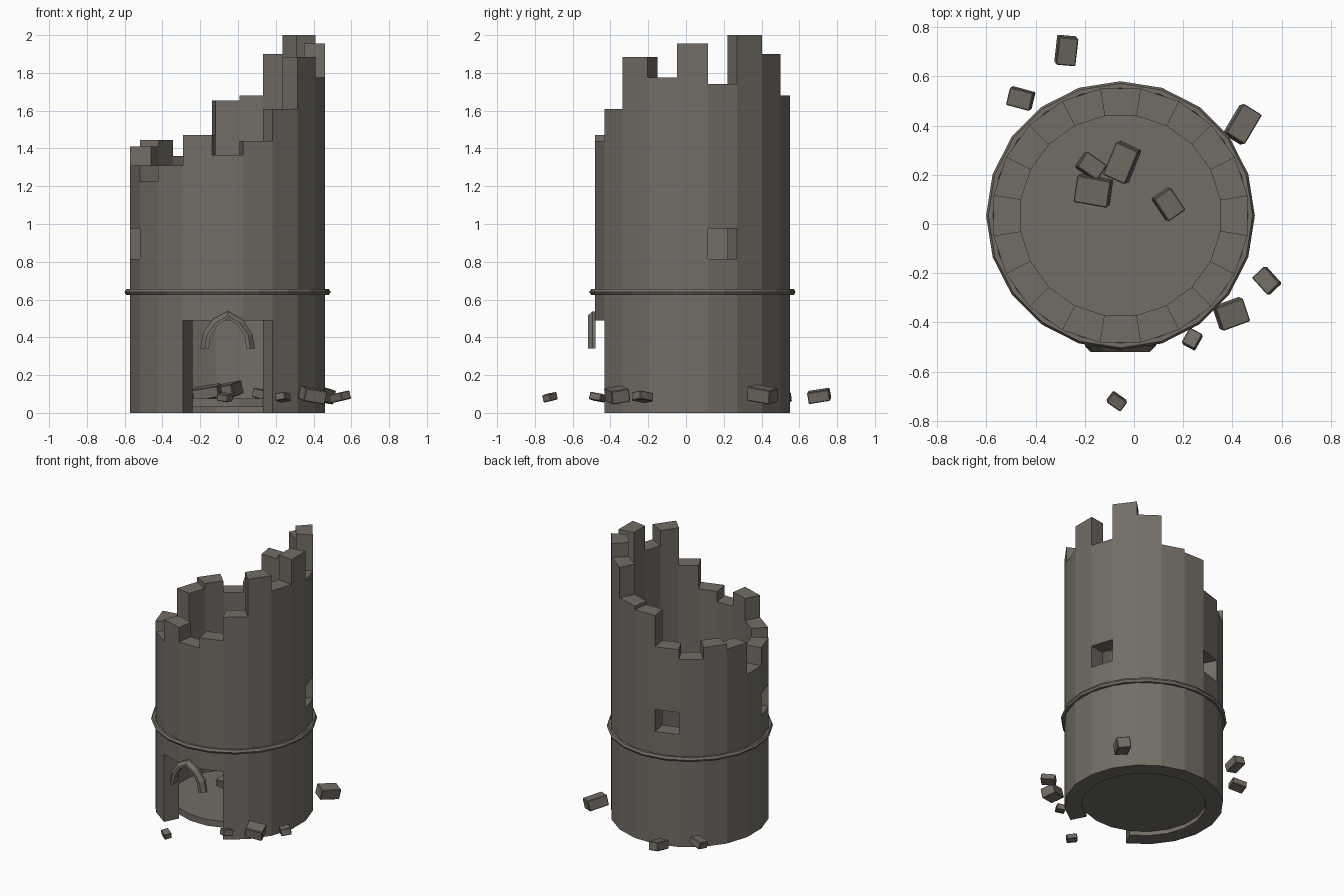
import bpy, bmesh, math
from mathutils import Matrix, Euler

if "Cube" in bpy.data.objects:
    bpy.data.objects.remove(bpy.data.objects["Cube"], do_unlink=True)

CX, CY = -0.055, 0.034      # tower axis
SIDES = 20
STEP = math.tau / SIDES
R_OUT, R_IN = 0.522, 0.41

stone = bpy.data.materials.new("grey_stone")
stone.use_nodes = True
STONE = (0.17, 0.152, 0.127, 1)
stone.diffuse_color = STONE
bsdf = stone.node_tree.nodes["Principled BSDF"]
bsdf.inputs["Base Color"].default_value = STONE
bsdf.inputs["Roughness"].default_value = 0.9


def finish(bm, name):
    bmesh.ops.recalc_face_normals(bm, faces=bm.faces[:])
    mesh = bpy.data.meshes.new(name)
    bm.to_mesh(mesh)
    bm.free()
    mesh.materials.append(stone)
    obj = bpy.data.objects.new(name, mesh)
    bpy.context.collection.objects.link(obj)
    return obj


def polar(r, angle, z):
    return (CX + r * math.cos(angle), CY + r * math.sin(angle), z)


# Broken wall: one column per side, starting at +x and going counter-clockwise
heights = [1.955, 1.74, 2.0, 1.9, 1.68, 1.655, 1.43, 1.36, 1.445, 1.41,
           1.18, 1.31, 1.225, 1.31, 1.47, 1.365, 1.44, 1.61, 1.885, 1.775]
DOOR_TOP, WIN_LOW, WIN_HIGH = 0.49, 0.815, 0.975
door_sides, window_sides = (14, 15, 16), (1, 6, 11)
levels = sorted({0, DOOR_TOP, WIN_LOW, WIN_HIGH, *heights})


def solid(i, k):
    """Whether the wall is filled on side i between levels k and k + 1."""
    i %= SIDES
    if k < 0 or k >= len(levels) - 1:
        return False
    mid = (levels[k] + levels[k + 1]) / 2
    if mid > heights[i] or (i in door_sides and mid < DOOR_TOP):
        return False
    return not (i in window_sides and WIN_LOW < mid < WIN_HIGH)


def build_wall():
    bm = bmesh.new()
    for i in range(SIDES):
        a, b = (i - 0.5) * STEP, (i + 0.5) * STEP
        for k in range(len(levels) - 1):
            if not solid(i, k):
                continue
            lo, hi = levels[k], levels[k + 1]

            def quad(*corners):
                bm.faces.new([bm.verts.new(polar(*c)) for c in corners])

            quad((R_OUT, a, lo), (R_OUT, b, lo), (R_OUT, b, hi), (R_OUT, a, hi))
            quad((R_IN, b, lo), (R_IN, a, lo), (R_IN, a, hi), (R_IN, b, hi))
            for step, ang in ((-1, a), (1, b)):
                if not solid(i + step, k):
                    quad((R_IN, ang, lo), (R_OUT, ang, lo), (R_OUT, ang, hi), (R_IN, ang, hi))
            for step, z in ((-1, lo), (1, hi)):
                if not solid(i, k + step):
                    quad((R_IN, a, z), (R_OUT, a, z), (R_OUT, b, z), (R_IN, b, z))
    bmesh.ops.remove_doubles(bm, verts=bm.verts[:], dist=0.0005)
    bmesh.ops.recalc_face_normals(bm, faces=bm.faces[:])
    bmesh.ops.dissolve_limit(bm, angle_limit=math.radians(1),
                             verts=bm.verts[:], edges=bm.edges[:])
    return finish(bm, "tower_wall")


build_wall()

# Floor slab
bm = bmesh.new()
bmesh.ops.create_cone(
    bm, cap_ends=True, segments=SIDES, radius1=R_IN, radius2=R_IN, depth=0.045,
    matrix=Matrix.Translation((CX, CY, 0.053)) @ Matrix.Rotation(STEP / 2, 4, "Z"))
finish(bm, "floor_slab")

# Moulding ring around the wall
bpy.ops.mesh.primitive_torus_add(location=(CX, CY, 0.64), major_segments=SIDES,
                                 minor_segments=6, major_radius=0.528, minor_radius=0.018)
ring = bpy.context.object
ring.name = "moulding_ring"
ring.data.materials.append(stone)

# Pointed door arch: half profiles of (half width, height), mirrored
outer = [(0.145, 0.34), (0.13, 0.42), (0.08, 0.495), (0, 0.538)]
front = [(0.12, 0.34), (0.11, 0.41), (0.065, 0.475), (0, 0.515)]
inner = [(0.1, 0.34), (0.09, 0.405), (0.055, 0.462), (0, 0.5)]
bm = bmesh.new()
rails = []
for half, y in ((outer, -0.478), (outer, -0.495), (front, -0.52), (inner, -0.52), (inner, -0.478)):
    path = half + [(-x, z) for x, z in reversed(half[:-1])]
    rails.append([bm.verts.new((CX + x, y, z)) for x, z in path])
for r, rail in enumerate(rails):
    after = rails[(r + 1) % len(rails)]
    for j in range(len(rail) - 1):
        bm.faces.new((rail[j], rail[j + 1], after[j + 1], after[j]))
for end in (0, -1):
    bm.faces.new([rail[end] for rail in rails])
finish(bm, "door_arch")

# Fallen blocks: x, y, z, length, depth, height, turn in degrees
blocks = [
    (-0.275, 0.705, 0.09, 0.08, 0.115, 0.06, -5),
    (-0.46, 0.51, 0.085, 0.1, 0.075, 0.05, -15),
    (0.44, 0.405, 0.098, 0.09, 0.14, 0.075, -32),
    (0.54, -0.23, 0.085, 0.095, 0.07, 0.045, -48),
    (0.395, -0.365, 0.095, 0.12, 0.1, 0.07, 20),
    (0.237, -0.468, 0.083, 0.06, 0.07, 0.04, -28),
    (-0.07, -0.72, 0.083, 0.07, 0.05, 0.04, -35),
    (-0.048, 0.25, 0.12, 0.1, 0.145, 0.07, -24),
    (-0.175, 0.235, 0.1, 0.1, 0.075, 0.05, -35),
    (-0.165, 0.135, 0.11, 0.14, 0.11, 0.06, -10),
    (0.14, 0.08, 0.095, 0.085, 0.11, 0.05, 35),
]
for n, (x, y, z, sx, sy, sz, turn) in enumerate(blocks, 1):
    bm = bmesh.new()
    tilt = Euler((math.radians(9 if n % 3 else -9), math.radians(9 if n % 2 else -9),
                  math.radians(turn)))
    bmesh.ops.create_cube(bm, size=1, matrix=Matrix.LocRotScale((x, y, z), tilt, (sx, sy, sz)))
    bmesh.ops.bevel(bm, geom=bm.edges[:], offset=0.004, segments=1, affect="EDGES")
    finish(bm, f"fallen_block_{n}")
